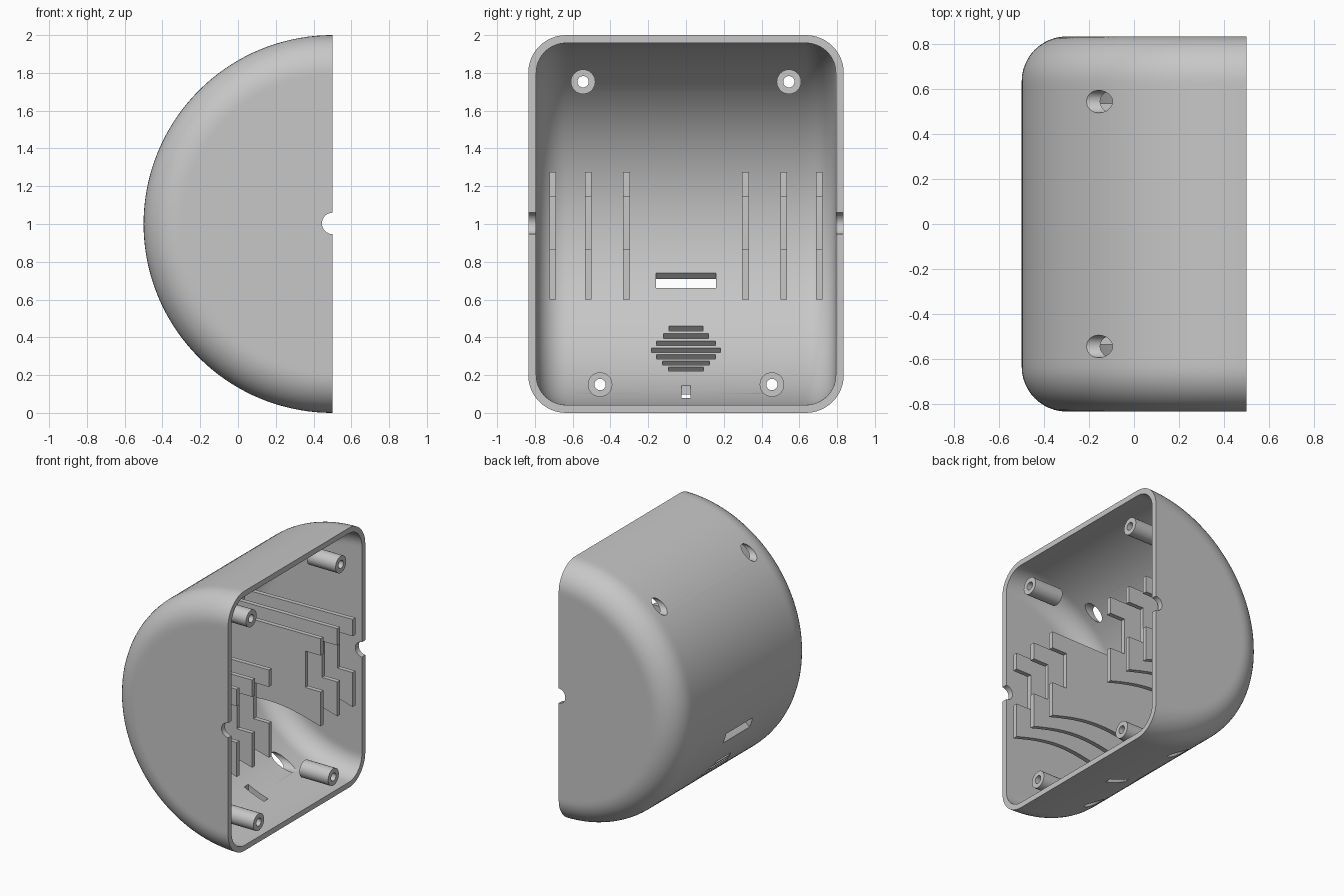
import bpy, bmesh
from math import pi, sin, cos, sqrt, asin
from mathutils import Matrix

if "Cube" in bpy.data.objects:
    bpy.data.objects.remove(bpy.data.objects["Cube"])

HALF, WALL, FILLET = 0.835, 0.042, 0.2

SHADE = (0.57, 0.57, 0.57, 1)
grey = bpy.data.materials.new("plain_grey")
grey.use_nodes = True
grey.diffuse_color = SHADE
grey.node_tree.nodes["Principled BSDF"].inputs["Base Color"].default_value = SHADE


def make_object(name, bm):
    bmesh.ops.recalc_face_normals(bm, faces=bm.faces)
    if bm.calc_volume(signed=True) < 0:
        bmesh.ops.reverse_faces(bm, faces=bm.faces)
    mesh = bpy.data.meshes.new(name)
    bm.to_mesh(mesh)
    bm.free()
    mesh.materials.append(grey)
    ob = bpy.data.objects.new(name, mesh)
    bpy.context.collection.objects.link(ob)
    return ob


def activate(ob):
    bpy.ops.object.select_all(action='DESELECT')
    ob.select_set(True)
    bpy.context.view_layer.objects.active = ob


def smooth(ob):
    activate(ob)
    bpy.ops.object.shade_smooth_by_angle(angle=pi / 6)


def quads(bm, row_a, row_b):
    for i in range(len(row_a) - 1):
        bm.faces.new((row_a[i], row_a[i + 1], row_b[i + 1], row_b[i]))


def drum(bm, inset, steps=72):
    # Rounded profile (y, radius) swept half a turn about the centre line
    half, rad, f = HALF - inset, 1 - inset, FILLET - inset
    right = [(half, 0), (half, rad - f - 0.02)]
    for i in range(13):
        a = pi / 2 * i / 12
        right.append((half - f + f * cos(a), rad - f + f * sin(a)))
    right.append((half - f - 0.02, rad))
    profile = right + [(-y, r) for y, r in reversed(right)]
    rows = []
    for k in range(steps + 1):
        a = pi * k / steps
        rows.append([bm.verts.new((0.5 - r * sin(a), y, 1 + r * cos(a)))
                     for y, r in profile])
    for k in range(steps):
        quads(bm, rows[k], rows[k + 1])
    return rows


def box(bm, centre, size, turn=0):
    m = (Matrix.Translation(centre) @ Matrix.Rotation(turn, 4, 'Y')
         @ Matrix.Diagonal((*size, 1)))
    bmesh.ops.create_cube(bm, size=1, matrix=m)


def rod(bm, centre, radius, length, axis):
    bmesh.ops.create_cone(bm, cap_ends=True, segments=32, radius1=radius,
                          radius2=radius, depth=length,
                          matrix=Matrix.Translation(centre) @ Matrix.Rotation(pi / 2, 4, axis))


# Hollow shell: outer and inner skins joined by a flat rim
bm = bmesh.new()
outer, inner = drum(bm, 0), drum(bm, WALL)
for k in (0, -1):
    quads(bm, outer[k], inner[k])
bmesh.ops.remove_doubles(bm, verts=bm.verts, dist=0.0005)
shell = make_object("shell", bm)

# Openings: screw holes, rim notches, long slot, floor slot and sound grille
POSTS = [(s * y, z) for y, z in ((0.545, 1.753), (0.455, 0.15)) for s in (1, -1)]
cut = bmesh.new()
for y, z in POSTS:
    rod(cut, (-0.1, y, z), 0.05, 0.6, 'Y')
for s in (1, -1):
    rod(cut, (0.501, s * HALF, 1.003), 0.057, 0.2, 'X')
box(cut, (-0.411, 0, 0.70), (0.3, 0.32, 0.075), -pi / 4)
box(cut, (0.155, 0, 0.08), (0.17, 0.05, 0.3))
for i, w in enumerate((0.18, 0.24, 0.31, 0.365, 0.31, 0.25, 0.185)):
    d = (i - 3) * 0.05 / sqrt(2)
    box(cut, (-0.188 + d, 0, 0.33 - d), (0.25, w, 0.032), -pi / 4)
cutter = make_object("opening_cutter", cut)
cutter.hide_render = True

# Cut with the first solver that keeps the shell whole
whole = shell.data.copy()
for solver in ('EXACT', 'MANIFOLD', 'FLOAT'):
    mod = shell.modifiers.new("openings", 'BOOLEAN')
    mod.operation, mod.solver, mod.object = 'DIFFERENCE', solver, cutter
    activate(shell)
    bpy.ops.object.modifier_apply(modifier=mod.name)
    if len(shell.data.polygons) > len(whole.polygons) / 2:
        break
    shell.data = whole.copy()
bpy.data.objects.remove(cutter)
bpy.data.meshes.remove(whole)
smooth(shell)

# Hollow screw posts just behind the rim
for n, (y, z) in enumerate(POSTS):
    bm = bmesh.new()
    ring = [bm.verts.new((x, y, z + r)) for x, r in
            ((0.25, 0.03), (0.25, 0.065), (0.495, 0.065), (0.495, 0.03))]
    edges = [bm.edges.new((ring[i], ring[i - 1])) for i in range(4)]
    bmesh.ops.spin(bm, geom=ring + edges, cent=(0, y, z), axis=(1, 0, 0),
                   angle=2 * pi, steps=32)
    bmesh.ops.remove_doubles(bm, verts=bm.verts, dist=0.0005)
    smooth(make_object(f"screw_post_{n + 1}", bm))


def rib(name, y):
    # Notched front edge, back following the shell, arched underside
    curve = FILLET - WALL
    over = max(0, abs(y) + 0.018 - (HALF - FILLET))
    r = 1 - FILLET + sqrt(curve ** 2 - over ** 2) + 0.015
    low, high, front, notch = 0.6, 1.275, 0.495, 0.365
    pts = [(front, low), (front, 0.865), (notch, 0.865), (notch, 1.145),
           (front, 1.145), (front, high)]
    a0, a1 = asin(high - 1), asin(low - 1)
    for i in range(17):
        a = a0 + (a1 - a0) * i / 16
        pts.append((0.5 - r * cos(a), 1 + r * sin(a)))
    back = pts[-1][0]
    for i in range(1, 16):
        t = i / 16
        pts.append((back + (front - back) * t, low + 0.08 * sin(pi * t)))
    bm = bmesh.new()
    face = bm.faces.new([bm.verts.new((x, y - 0.0175, z)) for x, z in pts])
    new = bmesh.ops.extrude_face_region(bm, geom=[face])["geom"]
    bmesh.ops.translate(bm, vec=(0, 0.035, 0),
                        verts=[v for v in new if isinstance(v, bmesh.types.BMVert)])
    smooth(make_object(name, bm))


# Three support ribs on each side
for side, s in (("left", 1), ("right", -1)):
    for n, y in enumerate((0.315, 0.518, 0.705)):
        rib(f"support_rib_{side}_{n + 1}", s * y)
